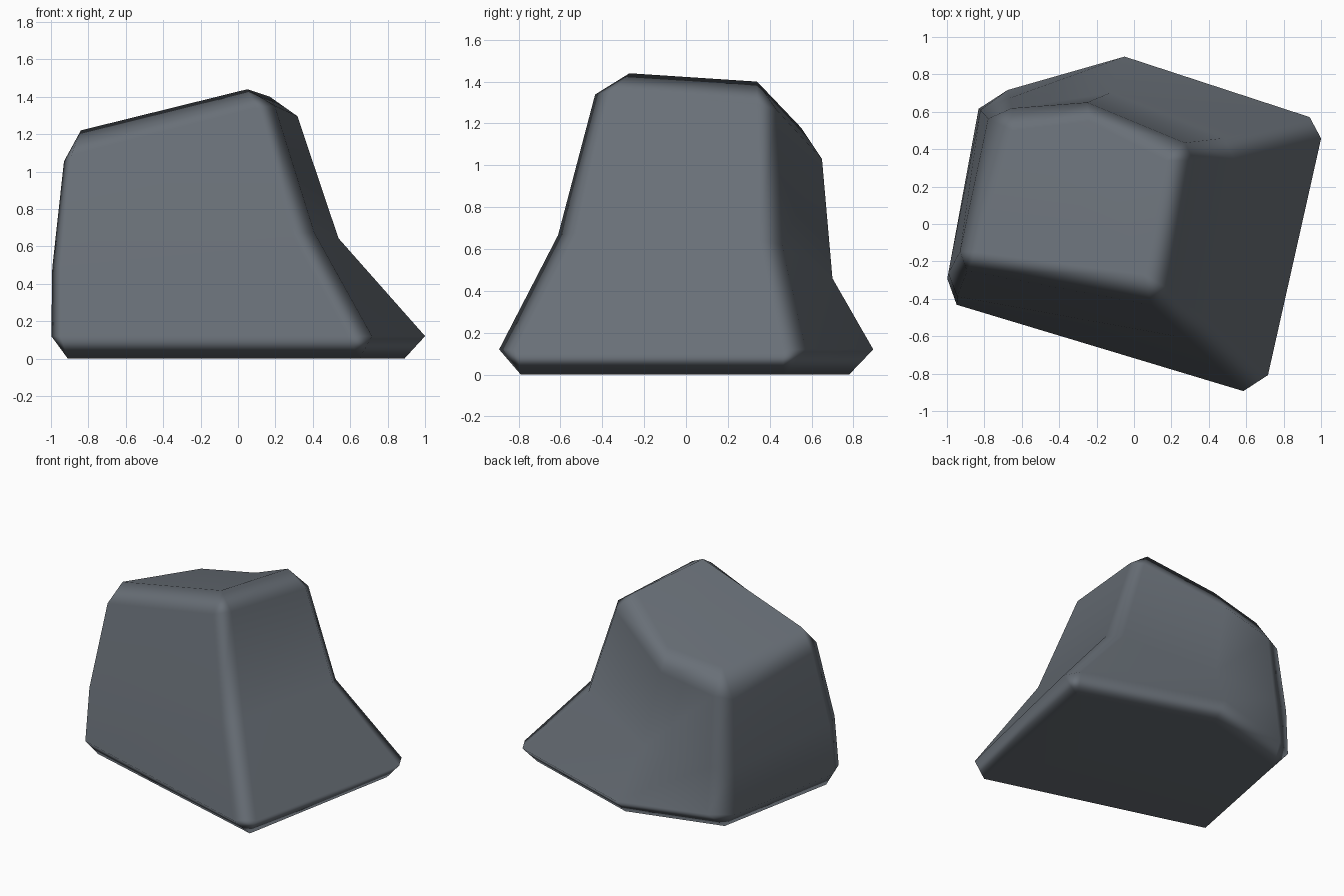
import bpy, bmesh
from mathutils import Vector

if "Cube" in bpy.data.objects:
    bpy.data.objects.remove(bpy.data.objects["Cube"])

# Five corners per ring (front left, front right, back right, back, back left)
rings = [
    # underside
    ([(-.91, -.34, 0), (.65, -.79, 0), (.89, .47, 0), (-.05, .78, 0), (-.73, .59, 0)], 0),
    # foot
    ([(-1.02, -.41, .12), (.69, -.925, .12), (1.02, .545, .12), (-.05, .895, .12), (-.82, .675, .12)], 1),
    # waist
    ([(-1.015, -.375, .49), (.39, -.63, .68), (.55, .43, .64), (-.13, .70, .46), (-.81, .665, .45)], .95),
    # shoulder
    ([(-.95, -.24, 1.07), (.18, -.45, 1.36), (.33, .41, 1.29), (-.25, .65, 1.03), (-.77, .61, .93)], .8),
    # crown
    ([(-.84, -.15, 1.22), (.05, -.27, 1.44), (.17, .34, 1.40), (-.24, .55, 1.18), (-.65, .50, 1.12)], 0),
]
# Chamfer width towards the previous and next corner; the back corner is blunt
cuts = [(.12, .075), (.11, .12), (.09, .085), None, (.15, .06)]


def cut_corners(points, scale):
    """Chamfer every corner except the blunt back one."""
    pts = [Vector(p) for p in points]
    out = []
    for i, p in enumerate(pts):
        if cuts[i] is None:
            out.append(p)
            continue
        for q, c in zip((pts[i - 1], pts[(i + 1) % 5]), cuts[i]):
            out.append(p + (q - p).normalized() * c * scale)
    return out


# Loft the rings into a closed boulder
bm = bmesh.new()
loops = [[bm.verts.new(p) for p in cut_corners(pts, cut)] for pts, cut in rings]
n = len(loops[0])
for low, high in zip(loops, loops[1:]):
    for i in range(n):
        j = (i + 1) % n
        bm.faces.new((low[i], low[j], high[j], high[i]))
bm.faces.new(loops[0][::-1])
bm.faces.new(loops[-1])
bmesh.ops.remove_doubles(bm, verts=bm.verts, dist=.0005)
bmesh.ops.recalc_face_normals(bm, faces=bm.faces)
for f in bm.faces:
    f.smooth = True

mesh = bpy.data.meshes.new("rock")
bm.to_mesh(mesh)
bm.free()
rock = bpy.data.objects.new("rock", mesh)
bpy.context.collection.objects.link(rock)

# Flat-looking big faces with soft chamfers
wn = rock.modifiers.new("weighted_normals", 'WEIGHTED_NORMAL')
wn.weight = 60

stone = bpy.data.materials.new("slate grey")
stone.diffuse_color = (.14, .16, .185, 1)
stone.use_nodes = True
stone.node_tree.nodes["Principled BSDF"].inputs["Base Color"].default_value = stone.diffuse_color
mesh.materials.append(stone)
